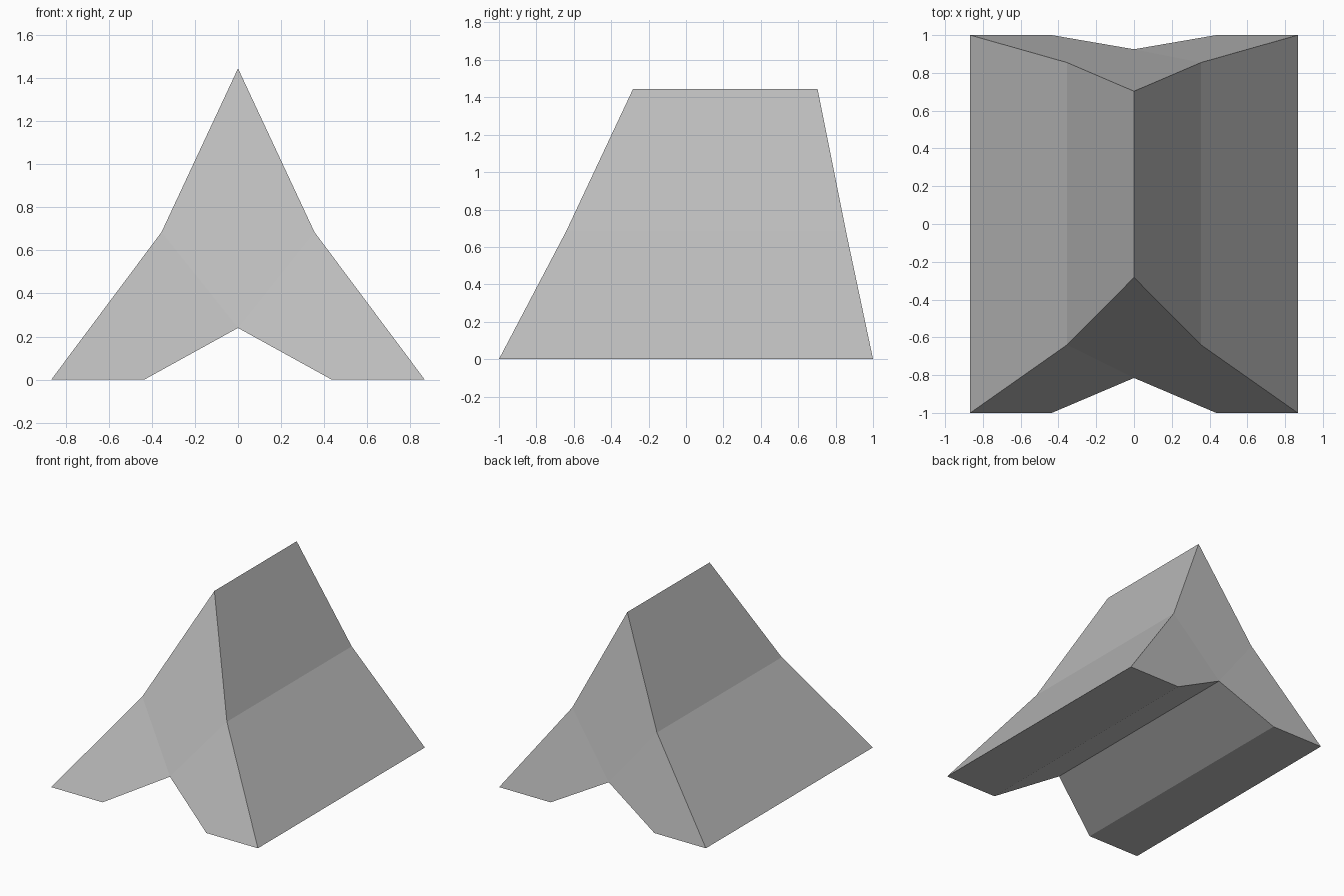
import bpy, bmesh

if "Cube" in bpy.data.objects:
    bpy.data.objects.remove(bpy.data.objects["Cube"])

# Cross-section (x, z) with the y of the sloping front and back ends
half = [(0.0, 0.24, -0.815, 0.925), (0.435, 0.0, -1.0, 1.0), (0.867, 0.0, -1.0, 1.0),
        (0.355, 0.685, -0.64, 0.855), (0.0, 1.445, -0.283, 0.703)]
outline = half + [(-x, z, f, b) for x, z, f, b in reversed(half[1:4])]

# Ridged tent-like wedge with a notched underside
bm = bmesh.new()
front = [bm.verts.new((x, f, z)) for x, z, f, b in outline]
back = [bm.verts.new((x, b, z)) for x, z, f, b in outline]
n = len(outline)
for i in range(n):
    j = (i + 1) % n
    bm.faces.new((front[i], front[j], back[j], back[i]))


def cap(v):
    # Slightly bent end: head plus two legs
    for ids in ((0, 3, 4, 5), (0, 1, 2, 3), (0, 5, 6, 7)):
        bm.faces.new([v[i] for i in ids])


cap(front)
cap(back)
bmesh.ops.recalc_face_normals(bm, faces=bm.faces)

mesh = bpy.data.meshes.new("notched_wedge")
bm.to_mesh(mesh)
bm.free()
grey = bpy.data.materials.new("plain grey")
grey.diffuse_color = (0.5, 0.5, 0.5, 1)
grey.use_nodes = True
grey.node_tree.nodes["Principled BSDF"].inputs["Base Color"].default_value = grey.diffuse_color
mesh.materials.append(grey)
bpy.context.collection.objects.link(bpy.data.objects.new("notched_wedge", mesh))
